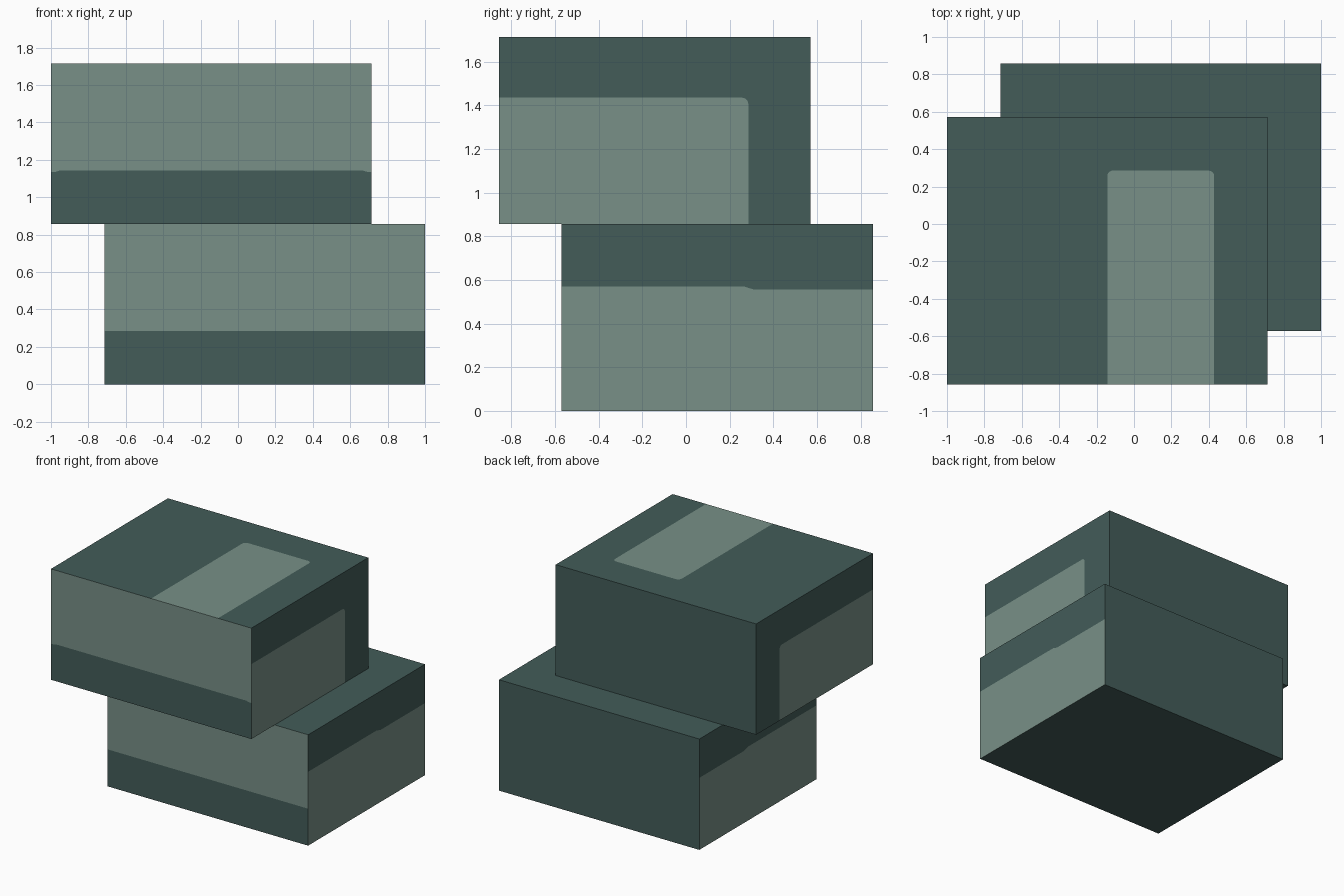
import bpy, bmesh, math
from mathutils import Vector

if "Cube" in bpy.data.objects:
    bpy.data.objects.remove(bpy.data.objects["Cube"])


def material(name, rgb):
    lin = [((c / 255 + 0.055) / 1.055) ** 2.4 for c in rgb]
    m = bpy.data.materials.new(name)
    m.diffuse_color = (*lin, 1)
    m.use_nodes = True
    m.node_tree.nodes["Principled BSDF"].inputs["Base Color"].default_value = m.diffuse_color
    return m


DARK, LIGHT = 0, 1
MATS = [material("dark green", (67, 92, 89)), material("pale green", (120, 144, 135))]
U = 2 / 7  # grid unit of the model


def arc(cx, cy, r, a0, a1, n=5):
    return [(cx + r * math.cos(math.radians(a0 + (a1 - a0) * i / n)),
             cy + r * math.sin(math.radians(a0 + (a1 - a0) * i / n))) for i in range(n + 1)]


def build(name, lo, hi, front_line, side_line, side_dark, top_line=None):
    """Box whose faces are divided into two colours along the given lines."""
    bm = bmesh.new()
    centre = (Vector(lo) + Vector(hi)) / 2
    (x0, y0, z0), (x1, y1, z1) = lo, hi

    def face(pts, place, mat):
        f = bm.faces.new([bm.verts.new(place(*p)) for p in pts])
        f.normal_update()
        if f.normal.dot(f.verts[0].co - centre) < 0:
            f.normal_flip()
        f.material_index = mat

    # Plain back and bottom
    face([(x0, z0), (x1, z0), (x1, z1), (x0, z1)], lambda a, b: (a, y1, b), DARK)
    rect = [(x0, y0), (x1, y0), (x1, y1), (x0, y1)]
    face(rect, lambda a, b: (a, b, z0), DARK)

    # Front: pale above, dark below
    place = lambda a, b: (a, y0, b)
    face(front_line + [(x1, z1), (x0, z1)], place, LIGHT)
    face(front_line + [(x1, z0), (x0, z0)], place, DARK)

    # Both ends: pale block below, dark surround
    for x in (x0, x1):
        place = lambda a, b, x=x: (x, a, b)
        pale_corners = [(y0, z0)] if side_dark == 3 else [(y1, z0), (y0, z0)]
        dark_corners = [(y1, z0), (y1, z1), (y0, z1)] if side_dark == 3 else [(y1, z1), (y0, z1)]
        face(side_line + pale_corners, place, LIGHT)
        face(side_line + dark_corners, place, DARK)

    # Top: dark, with an optional pale strip
    place = lambda a, b: (a, b, z1)
    if top_line:
        face(top_line, place, LIGHT)
        face(top_line + [(x1, y0), (x1, y1), (x0, y1), (x0, y0)], place, DARK)
    else:
        face(rect, place, DARK)

    bmesh.ops.remove_doubles(bm, verts=bm.verts, dist=1e-5)
    mesh = bpy.data.meshes.new(name)
    bm.to_mesh(mesh)
    bm.free()
    for m in MATS:
        mesh.materials.append(m)
    bpy.context.collection.objects.link(bpy.data.objects.new(name, mesh))


R = 0.03
# Lower block
build("lower_block", (-2.5 * U, -2 * U, 0), (3.5 * U, 3 * U, 3 * U),
      front_line=[(-2.5 * U, U), (3.5 * U, U)],
      side_line=[(-2 * U, 0.571), (0.265, 0.571), (0.31, 0.557), (3 * U, 0.557)],
      side_dark=2)

# Upper block, shifted one unit left and forward
sx0, sx1 = -0.5 * U, 1.5 * U
build("upper_block", (-3.5 * U, -3 * U, 3 * U), (2.5 * U, 2 * U, 6 * U),
      front_line=[(-3.5 * U, 1.136), (-0.975, 1.136), (-0.955, 1.142),
                  (0.67, 1.142), (0.69, 1.136), (2.5 * U, 1.136)],
      side_line=[(-3 * U, 1.436)] + arc(U - R, 1.436 - R, R, 90, 0) + [(U, 3 * U)],
      side_dark=3,
      top_line=[(sx0, -3 * U)] + arc(sx0 + R, U - R, R, 180, 90)
               + arc(sx1 - R, U - R, R, 90, 0) + [(sx1, -3 * U)])
